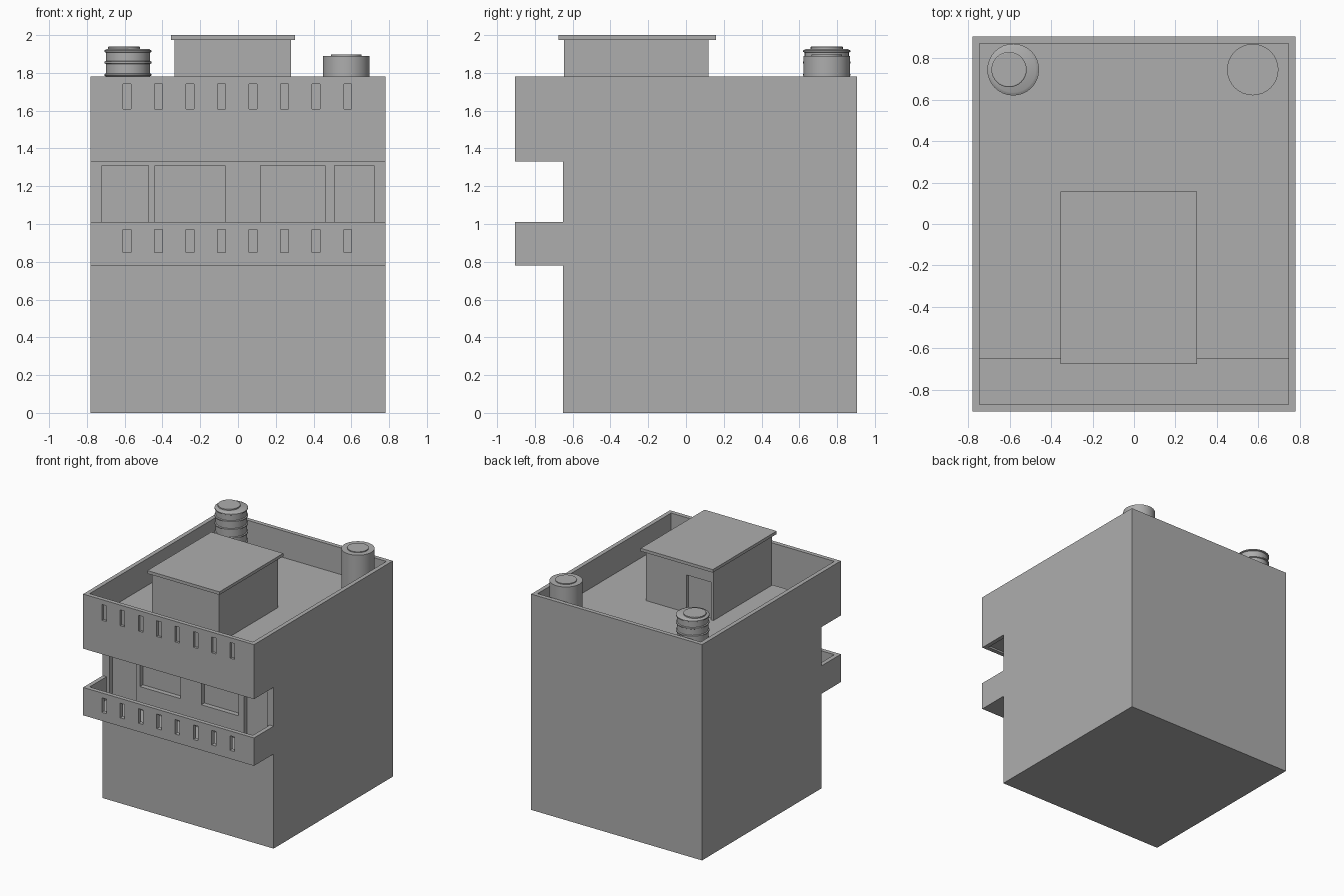
import bpy, bmesh, math

if "Cube" in bpy.data.objects:
    bpy.data.objects.remove(bpy.data.objects["Cube"])

grey = bpy.data.materials.new("plain grey")
grey.diffuse_color = (0.42, 0.42, 0.42, 1)
grey.use_nodes = True
grey.node_tree.nodes["Principled BSDF"].inputs["Base Color"].default_value = grey.diffuse_color


def add(name, bm):
    bmesh.ops.recalc_face_normals(bm, faces=bm.faces)
    me = bpy.data.meshes.new(name)
    bm.to_mesh(me)
    bm.free()
    me.materials.append(grey)
    ob = bpy.data.objects.new(name, me)
    bpy.context.collection.objects.link(ob)
    return ob


def extrude(name, pts, x0, x1):
    """Closed (y, z) profile extruded along x."""
    bm = bmesh.new()
    f = bm.faces.new([bm.verts.new((x0, y, z)) for y, z in pts])
    r = bmesh.ops.extrude_face_region(bm, geom=[f])
    vs = [v for v in r["geom"] if isinstance(v, bmesh.types.BMVert)]
    bmesh.ops.translate(bm, verts=vs, vec=(x1 - x0, 0, 0))
    return add(name, bm)


def box(name, x, y, z):
    return extrude(name, [(y[0], z[0]), (y[1], z[0]), (y[1], z[1]), (y[0], z[1])], *x)


def carve(ob, cuts):
    """Subtract boxes, then bake the result."""
    cutters = []
    for c in cuts:
        k = box("cutter", *c)
        k.hide_render = True
        m = ob.modifiers.new("cut", "BOOLEAN")
        m.operation, m.solver, m.object = "DIFFERENCE", "EXACT", k
        cutters.append(k)
    dg = bpy.context.evaluated_depsgraph_get()
    me = bpy.data.meshes.new_from_object(ob.evaluated_get(dg))
    ob.modifiers.clear()
    ob.data = me
    for k in cutters:
        bpy.data.objects.remove(k)


def lathe(name, cx, cy, prof, n=32):
    """Closed solid of revolution from (radius, z) rings."""
    bm = bmesh.new()
    rings = [[bm.verts.new((cx + r * math.cos(2 * math.pi * i / n),
                            cy + r * math.sin(2 * math.pi * i / n), z))
              for i in range(n)] for r, z in prof]
    for a, b in zip(rings, rings[1:]):
        for i in range(n):
            j = (i + 1) % n
            bm.faces.new((a[i], a[j], b[j], b[i]))
    bm.faces.new(rings[0])
    bm.faces.new(rings[-1])
    ob = add(name, bm)
    bpy.context.view_layer.objects.active = ob
    ob.select_set(True)
    bpy.ops.object.shade_smooth_by_angle(angle=math.radians(30))
    ob.select_set(False)


# main block with balcony and overhanging upper storey
F, W, B = -0.905, -0.65, 0.905
building = extrude("building", [
    (W, 0), (B, 0), (B, 1.78), (F, 1.78), (F, 1.33), (W, 1.33),
    (W, 1.01), (F, 1.01), (F, 0.78), (W, 0.78)], -0.78, 0.78)

inner = (-0.745, 0.745)
cuts = [
    (inner, (-0.87, 0.87), (1.56, 1.9)),       # roof terrace
    (inner, (-0.87, W), (1.37, 1.7)),          # sunken strip over the balcony
    (inner, (-0.87, W), (1.25, 1.345)),        # soffit recess
    (inner, (-0.87, W), (0.82, 1.1)),          # balcony well
]
# doors and windows
for x0, x1, z0 in [(-0.72, -0.475, 0.82), (-0.44, -0.07, 1.01),
                   (0.12, 0.46, 1.01), (0.51, 0.72, 0.82)]:
    cuts.append(((x0, x1), (-0.7, -0.61), (z0, 1.31)))
# slots: through the balcony wall, shallow in the parapet
for i in range(8):
    x = -0.588 + i * 0.167
    cuts.append(((x - 0.021, x + 0.021), (-0.95, -0.86), (0.85, 0.97)))
    cuts.append(((x - 0.021, x + 0.021), (-0.95, -0.885), (1.61, 1.74)))
carve(building, cuts)

# roof cabin with door recess and slab
cabin = box("roof_cabin", (-0.335, 0.28), (-0.645, 0.12), (1.56, 1.976))
carve(cabin, [((-0.31, -0.09), (0.095, 0.2), (1.5, 1.87))])
box("cabin_roof_slab", (-0.355, 0.303), (-0.675, 0.158), (1.975, 2.0))

# ribbed water tank
prof = [(0.117, 1.56)]
for z in (1.65, 1.72, 1.79, 1.855, 1.915):
    prof += [(0.117, z - 0.008), (0.125, z - 0.004), (0.125, z + 0.004), (0.117, z + 0.008)]
prof += [(0.11, 1.927)]
lathe("ribbed_tank", -0.583, 0.745, prof)
lathe("ribbed_tank_lid", -0.603, 0.745, [(0.085, 1.92), (0.085, 1.937), (0.08, 1.94)])

# plain water tank
lathe("plain_tank", 0.573, 0.745, [(0.124, 1.56), (0.124, 1.89)])
lathe("plain_tank_lid", 0.573, 0.745, [(0.08, 1.885), (0.08, 1.897)])
